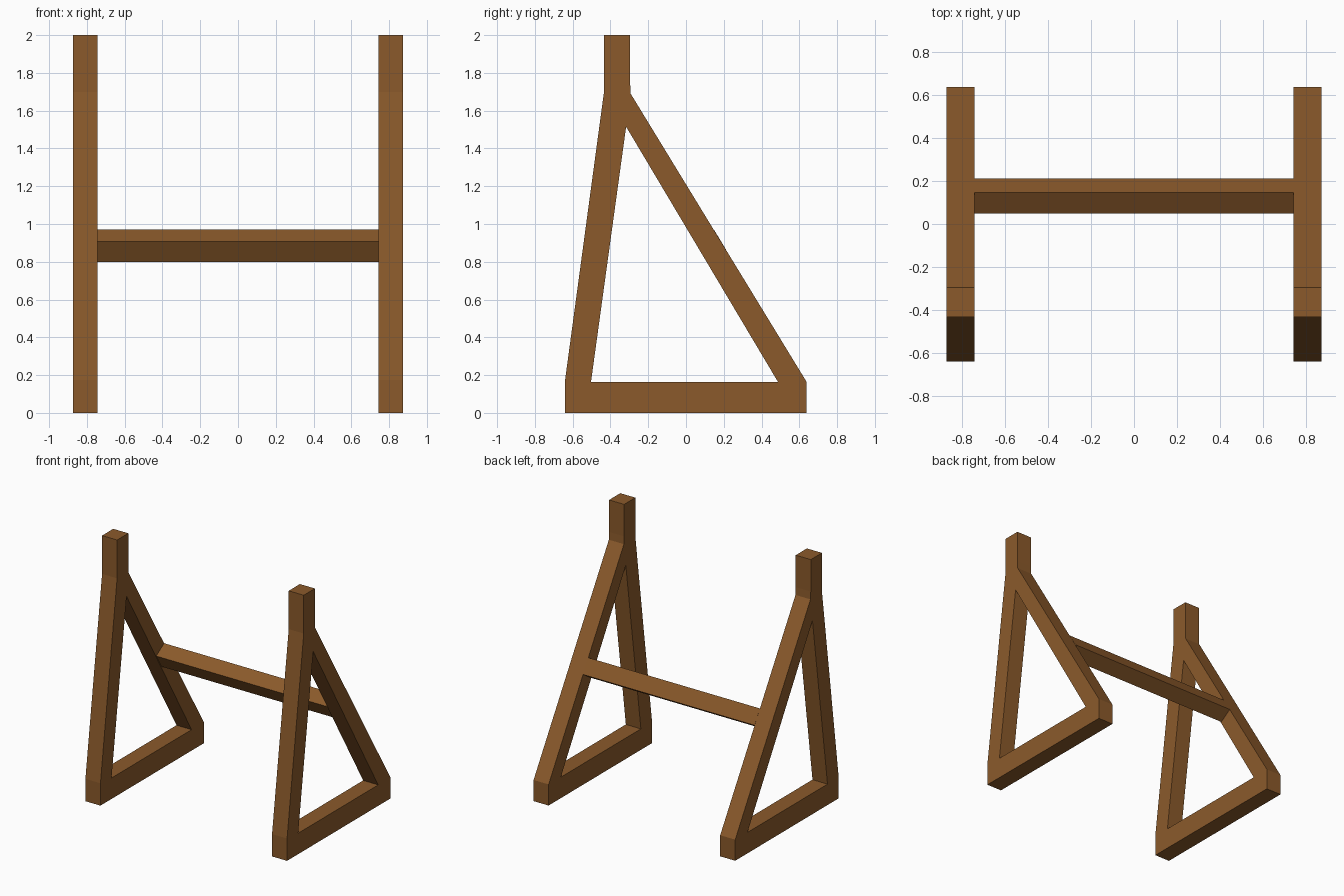
import bpy, bmesh
from mathutils import Matrix

if "Cube" in bpy.data.objects:
    bpy.data.objects.remove(bpy.data.objects["Cube"])

wood = bpy.data.materials.new("brown wood")
wood.diffuse_color = (0.258, 0.102, 0.024, 1)
wood.use_nodes = True
wood.node_tree.nodes["Principled BSDF"].inputs["Base Color"].default_value = wood.diffuse_color

INNER_X, OUTER_X = 0.743, 0.873

# Local profile x, y, depth become world y, z, x
SIDEWAYS = Matrix(((0, 0, 1, 0), (1, 0, 0, 0), (0, 1, 0, 0), (0, 0, 0, 1)))


def extrude_profile(name, loops, x0, x1):
    """Extrude filled (y, z) outlines, inner loops being holes, from x0 to x1."""
    curve = bpy.data.curves.new(name + "_profile", 'CURVE')
    curve.dimensions = '2D'
    curve.fill_mode = 'BOTH'
    curve.extrude = (x1 - x0) / 2
    for loop in loops:
        spline = curve.splines.new('POLY')
        spline.points.add(len(loop) - 1)
        for point, (y, z) in zip(spline.points, loop):
            point.co = (y, z, 0, 1)
        spline.use_cyclic_u = True
        spline.use_smooth = False
    helper = bpy.data.objects.new(name + "_helper", curve)
    mesh = bpy.data.meshes.new_from_object(helper)
    bpy.data.objects.remove(helper)

    bm = bmesh.new()
    bm.from_mesh(mesh)
    bm.transform(Matrix.Translation(((x0 + x1) / 2, 0, 0)) @ SIDEWAYS)
    bmesh.ops.remove_doubles(bm, verts=bm.verts, dist=0.0005)
    bmesh.ops.recalc_face_normals(bm, faces=bm.faces)
    for face in bm.faces:
        face.smooth = False
        face.material_index = 0
    bm.to_mesh(mesh)
    bm.free()
    mesh.materials.clear()
    mesh.materials.append(wood)
    obj = bpy.data.objects.new(name, mesh)
    bpy.context.collection.objects.link(obj)
    return obj


# Side frames: foot, leaning front leg, rear brace and upright post top
frame = [(-0.64, 0), (0.638, 0), (0.638, 0.165), (-0.293, 1.69), (-0.296, 1.75),
         (-0.296, 2), (-0.434, 2), (-0.434, 1.70), (-0.64, 0.175)]
opening = [(-0.503, 0.164), (-0.317, 1.515), (0.487, 0.164)]
extrude_profile("right_side_frame", [frame, opening], INNER_X, OUTER_X)
extrude_profile("left_side_frame", [frame, opening], -OUTER_X, -INNER_X)

# Crossbar, tilted to follow the rear braces
bar = [(0.115, 0.80), (0.213, 0.863), (0.148, 0.97), (0.05, 0.907)]
extrude_profile("crossbar", [bar], -INNER_X, INNER_X)
